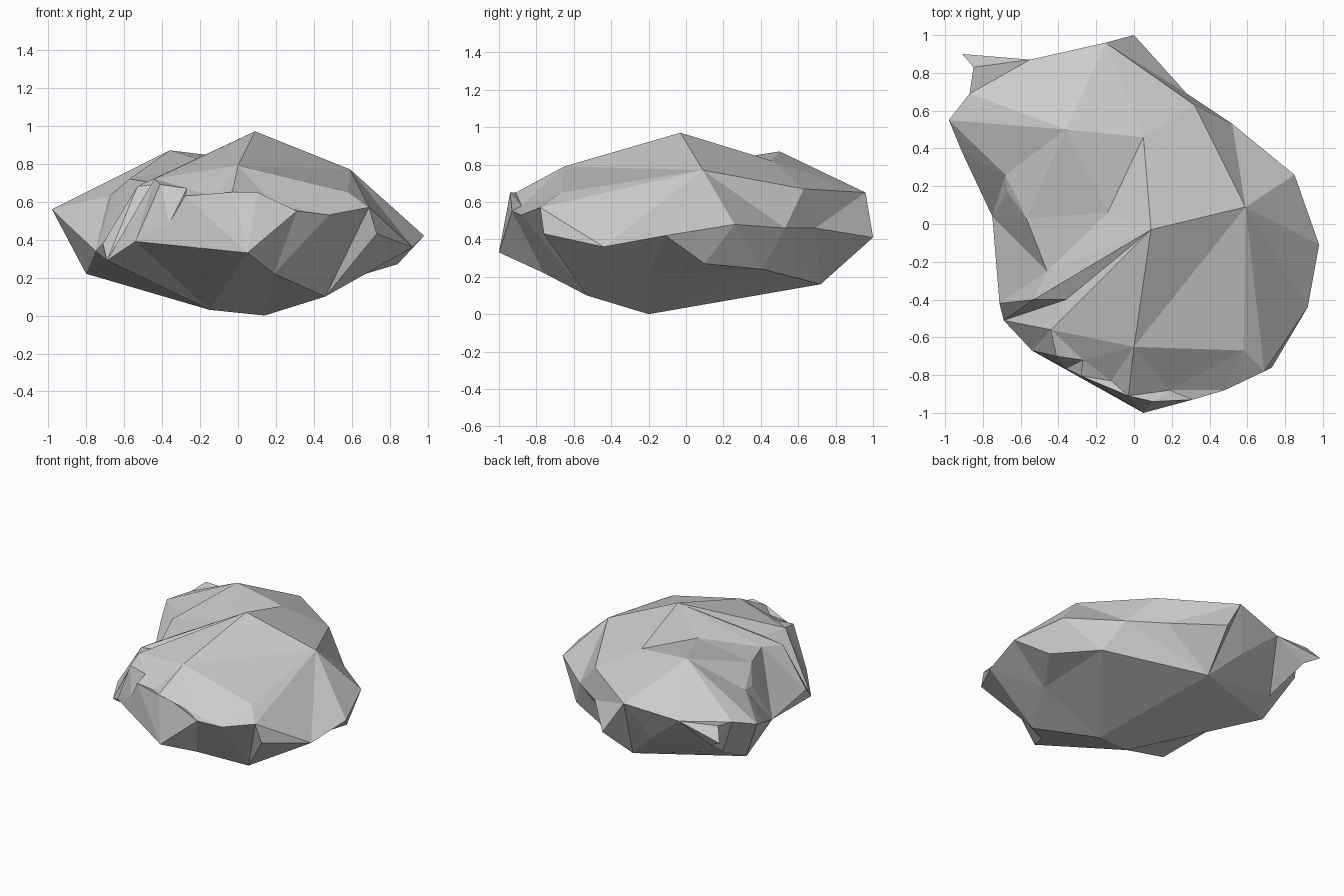
import bpy, bmesh
from mathutils import Vector
from mathutils.geometry import delaunay_2d_cdt

if "Cube" in bpy.data.objects:
    bpy.data.objects.remove(bpy.data.objects["Cube"])

# Widest contour of the boulder, clockwise from the back (shared by both shells)
rim_right = [(0, 1, .41), (.28, .69, .46), (.52, .53, .46), (.85, .26, .48),
             (.98, -.11, .42), (.92, -.44, .36), (.73, -.76, .43),
             (.69, -.78, .57), (.48, -.88, .53), (.31, -.93, .55), (.05, -1, .33)]
rim_left = [(-.54, -.67, .39), (-.69, -.51, .29), (-.712, -.42, .38),
            (-.75, .04, .34), (-.91, .38, .49), (-.98, .55, .56),
            (-.87, .69, .6), (-.85, .83, .62), (-.91, .9, .53),
            (-.55, .87, .59), (-.15, .96, .65)]
rim = rim_right + rim_left
R = {"back": 0, "left": 16, "back_left": 21, "front": 10, "front_left": 11,
     "side_left": 12, "notch": 13, "waist": 14, "hook": 15, "right": 4,
     "front_right": 7}

# Corners of the upper facets
crown = [(.09, -.03, .97), (.59, .09, .77), (.05, .46, .82), (-.36, .5, .87),
         (-.14, .06, .8), (0, -.65, .79), (.58, -.67, .65), (.32, .63, .67),
         (-.44, -.56, .72), (-.41, -.70, .69), (-.36, -.40, .7),
         (-.46, -.25, .7), (-.57, .03, .72), (-.67, .17, .62),
         (.1, -.94, .65), (-.03, -.91, .65), (.19, -.88, .58), (-.27, -.72, .67),
         (-.12, -.83, .63), (-.28, -.805, .63), (-.36, -.765, .49),
         (-.53, -.4, .68), (-.68, .26, .63)]
# Main creases: crown index pairs, or rim names
creases = [(0, 1), (0, 2), (0, 5), (1, 5), (1, 6), (5, 6), (2, 4), (3, 4),
           (0, 8), (0, 10), (0, 21), (1, 7), (2, 7), (2, 3), (0, 4),
           ("left", 3), ("back_left", 7), ("back_left", 3), ("side_left", 10),
           ("side_left", 8), ("right", 1), ("front_right", 1), (3, 22),
           ("hook", 22), ("waist", 22), ("left", 22), ("waist", 11),
           ("notch", 11), ("notch", 21), (4, 12)]

# Corners of the underside facets
base = [(.14, -.2, 0), (-.15, -.25, .03), (.46, -.53, .1), (.19, -.76, .22),
        (.84, .1, .27), (.63, .41, .24), (-.06, .72, .16), (-.8, .42, .22),
        (-.28, .81, .37), (.64, -.2, .21), (-.72, .59, .3), (-.8, .852, .47)]
keel = [(0, 1), (0, 2), (0, 6), (1, 7), (6, 7), (2, 3), (0, 5), (5, 6),
        (2, 9), (9, 4), (0, 9), (5, 9), ("front_left", 1), ("front", 1),
        ("side_left", "waist"), ("side_left", 1), ("waist", 1), ("waist", 7)]


def shell(bm, inner, edges):
    """Facet the area inside the rim through the given corners."""
    pts = rim + inner
    n = len(rim)
    cons = [(i, (i + 1) % n) for i in range(n)]
    cons += [tuple(R[k] if isinstance(k, str) else k + n for k in e) for e in edges]
    flat, _, faces, orig, _, _ = delaunay_2d_cdt(
        [Vector(p[:2]) for p in pts], cons, [], 1, 1e-5)
    verts = []
    for p, ids in zip(flat, orig):
        if ids:
            z = pts[ids[0]][2]
        else:
            near = sorted(pts, key=lambda q: (Vector(q[:2]) - p).length)[:2]
            z = sum(q[2] for q in near) / 2
        verts.append(bm.verts.new((p.x, p.y, z)))
    for f in faces:
        bm.faces.new([verts[i] for i in f])


# Boulder: crown and underside welded along the rim
bm = bmesh.new()
shell(bm, crown, creases)
shell(bm, base, keel)
bmesh.ops.remove_doubles(bm, verts=bm.verts, dist=1e-4)
bmesh.ops.recalc_face_normals(bm, faces=bm.faces)
mesh = bpy.data.meshes.new("boulder")
bm.to_mesh(mesh)
bm.free()
bpy.context.collection.objects.link(bpy.data.objects.new("boulder", mesh))
